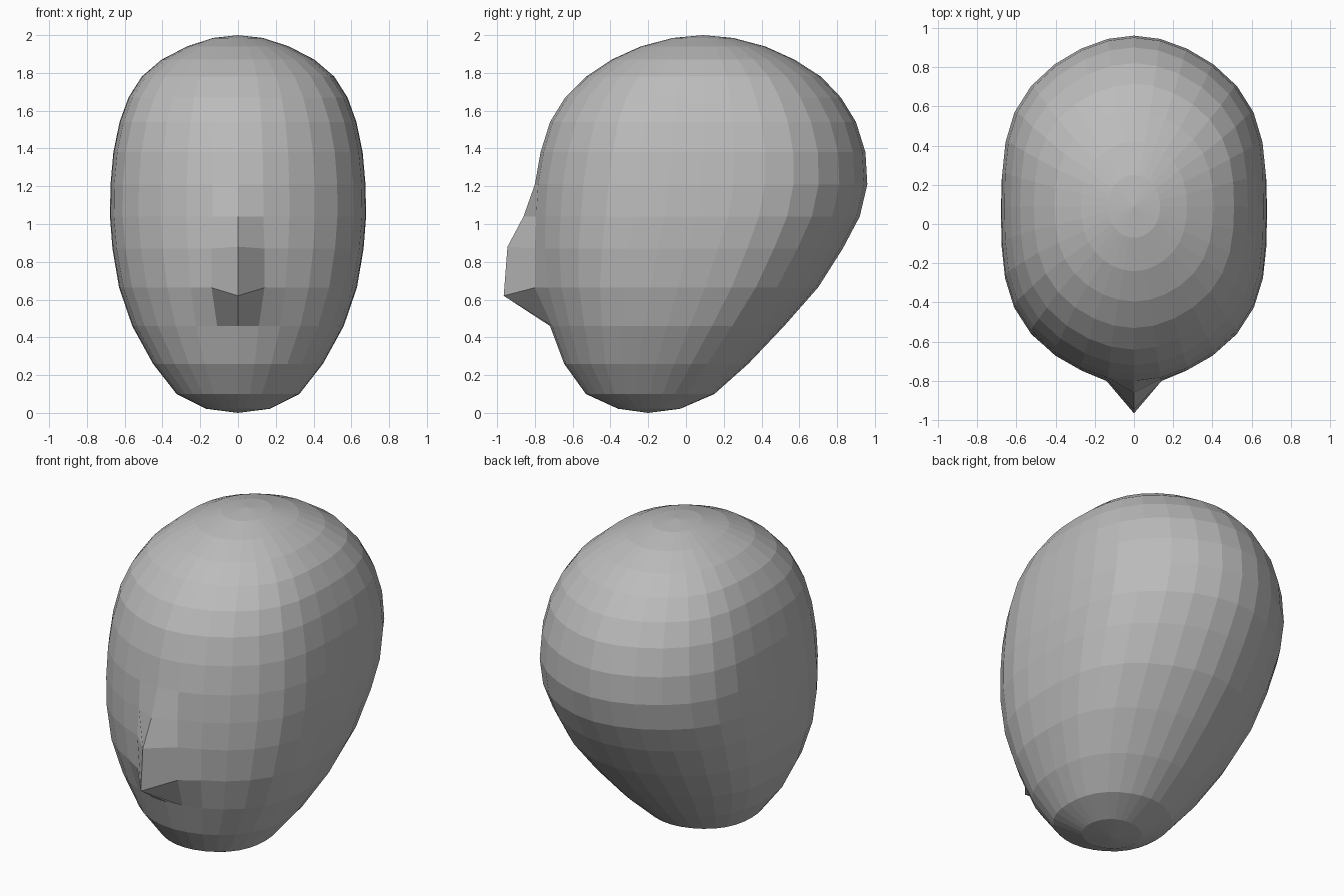
import bpy, bmesh, math

if "Cube" in bpy.data.objects:
    bpy.data.objects.remove(bpy.data.objects["Cube"])

SEG = 32
# one row per ring from crown to chin: height, front y, back y, half width
RINGS = [
    (1.985, -0.07, 0.25, 0.133), (1.94, -0.24, 0.42, 0.27), (1.87, -0.395, 0.575, 0.405),
    (1.78, -0.53, 0.715, 0.51), (1.67, -0.64, 0.82, 0.58), (1.54, -0.72, 0.90, 0.627),
    (1.38, -0.77, 0.95, 0.66), (1.21, -0.80, 0.96, 0.675), (1.04, -0.81, 0.92, 0.678),
    (0.87, -0.81, 0.83, 0.665), (0.665, -0.785, 0.70, 0.63), (0.46, -0.72, 0.52, 0.56),
    (0.26, -0.645, 0.33, 0.45), (0.10, -0.53, 0.15, 0.325), (0.022, -0.36, -0.03, 0.17),
]

bm = bmesh.new()

# Skull rings, starting at the face centre line and slightly squared at the corners
rings = []
for k, (z, front, back, width) in enumerate(RINGS):
    mid, depth = (front + back) / 2, (back - front) / 2
    square = 0.1 * math.sin(math.pi * (k + 1) / 16)
    ring = []
    for i in range(SEG):
        a = 2 * math.pi * i / SEG
        x = width * math.sin(a) * (1 + square * math.sin(2 * a) ** 2)
        ring.append(bm.verts.new((x, mid - depth * math.cos(a), z)))
    rings.append(ring)
crown = bm.verts.new((0, 0.09, 2.0))
chin = bm.verts.new((0, -0.20, 0.0))

# Nose: bridge, ridge and tip pulled out of the centre line
for k, y, z in ((8, -0.86, 1.04), (9, -0.945, 0.88), (10, -0.965, 0.62)):
    rings[k][0].co = (0, y, z)
# Nostril wings beside the nose
for i, s in ((1, 1), (-1, -1)):
    rings[9][i].co = (0.14 * s, -0.80, 0.87)
    rings[10][i].co = (0.14 * s, -0.80, 0.663)

# Skin between the rings and caps at crown and chin
for i in range(SEG):
    j = (i + 1) % SEG
    for up, low in zip(rings, rings[1:]):
        bm.faces.new((up[i], low[i], low[j], up[j]))
    bm.faces.new((crown, rings[0][i], rings[0][j]))
    bm.faces.new((chin, rings[-1][j], rings[-1][i]))
bmesh.ops.recalc_face_normals(bm, faces=bm.faces)

mesh = bpy.data.meshes.new("head")
bm.to_mesh(mesh)
bm.free()
head = bpy.data.objects.new("head", mesh)
bpy.context.collection.objects.link(head)

mat = bpy.data.materials.new("plain grey")
mat.diffuse_color = (0.5, 0.5, 0.5, 1)
mat.use_nodes = True
mat.node_tree.nodes["Principled BSDF"].inputs["Base Color"].default_value = mat.diffuse_color
mesh.materials.append(mat)
